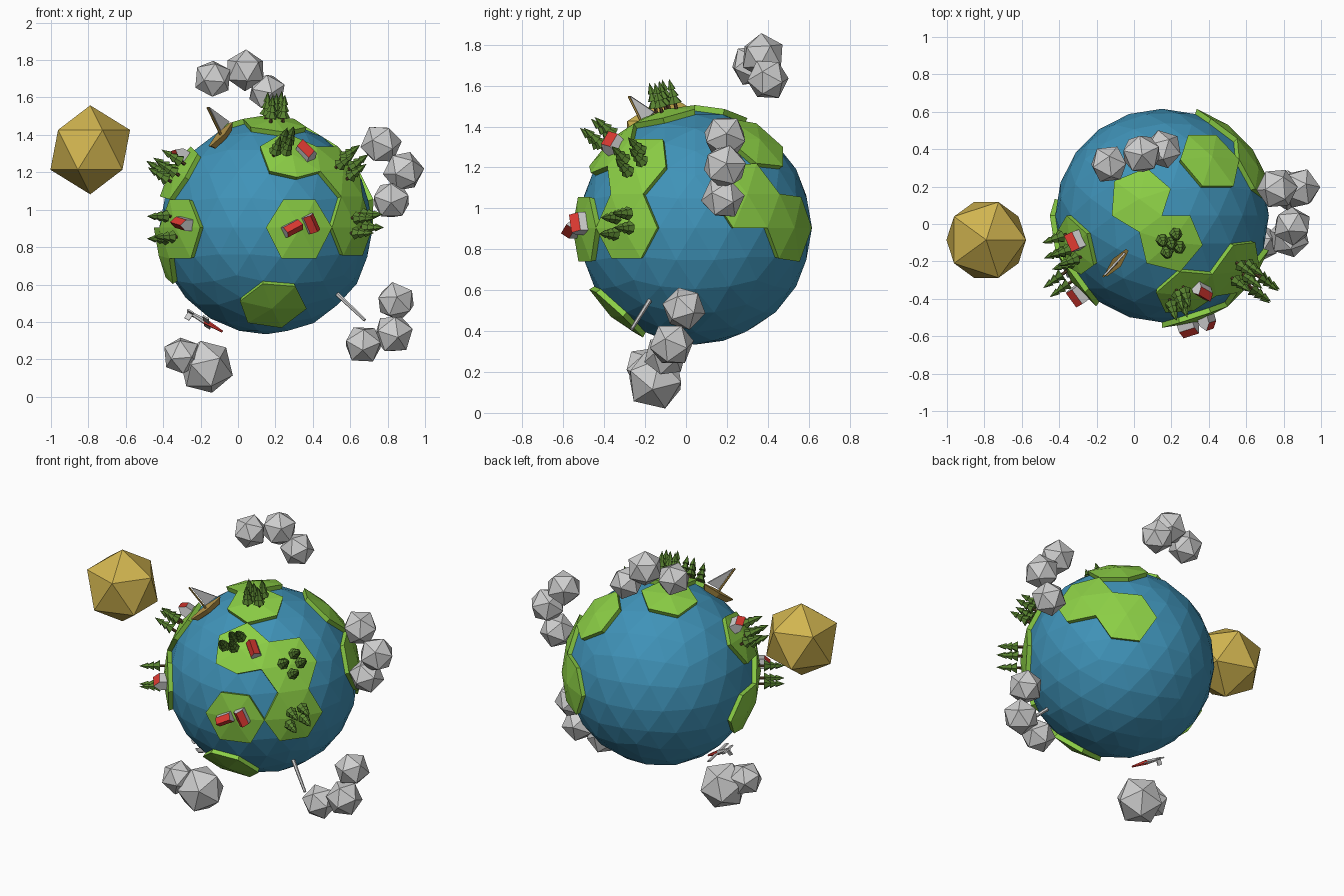
import bpy, bmesh, math, random
from mathutils import Vector, Matrix, Euler

cube = bpy.data.objects.get("Cube")
if cube:
    bpy.data.objects.remove(cube, do_unlink=True)

random.seed(4)
CENTER = Vector((0.15, 0.045, 0.905))
R, TOP = 0.571, 0.6


def material(name, rgb):
    m = bpy.data.materials.new(name)
    m.use_nodes = True
    m.diffuse_color = (*rgb, 1)
    m.node_tree.nodes["Principled BSDF"].inputs["Base Color"].default_value = (*rgb, 1)
    return m


WATER = material("water blue", (0.05, 0.29, 0.48))
LAND = material("land green", (0.26, 0.62, 0.06))
LEAF = material("dark leaf green", (0.10, 0.23, 0.03))
BARK = material("bark brown", (0.09, 0.05, 0.02))
RED = material("red", (0.70, 0.04, 0.03))
GREY = material("light grey", (0.62, 0.62, 0.62))
GOLD = material("gold", (0.64, 0.46, 0.08))
WOOD = material("wood", (0.42, 0.27, 0.06))


def finish(name, bm, mats, matrix=None):
    bmesh.ops.recalc_face_normals(bm, faces=bm.faces)
    mesh = bpy.data.meshes.new(name)
    bm.to_mesh(mesh)
    bm.free()
    for m in mats:
        mesh.materials.append(m)
    ob = bpy.data.objects.new(name, mesh)
    bpy.context.collection.objects.link(ob)
    if matrix:
        ob.matrix_world = matrix
    return ob


def frame(d, u=0, v=0, radius=0.588, spin=0, along=None):
    """Matrix standing on the globe: z outward, x sideways or along a given tangent."""
    z = Vector(d).normalized()
    x = Vector(along) if along else Vector((0, 0, 1)).cross(z)
    x = (x - z * x.dot(z)).normalized()
    y = z.cross(x)
    rot = Matrix((x, y, z)).transposed().to_4x4()
    pos = CENTER + z * radius + x * u + y * v
    return Matrix.Translation(pos) @ rot @ Matrix.Rotation(math.radians(spin), 4, "Z")


def cone(bm, r1, r2, z0, z1, sides, mat=0, extra=Matrix()):
    geo = bmesh.ops.create_cone(bm, cap_ends=True, segments=sides, radius1=r1, radius2=r2,
                                depth=z1 - z0,
                                matrix=extra @ Matrix.Translation((0, 0, (z0 + z1) / 2)))
    for f in {f for v in geo["verts"] for f in v.link_faces}:
        f.material_index = mat


def prism(bm, profile, half, mat=0):
    """Profile in the yz plane, extruded along x."""
    face = bm.faces.new([bm.verts.new((-half, y, z)) for y, z in profile])
    geo = bmesh.ops.extrude_face_region(bm, geom=[face], use_keep_orig=True)["geom"]
    verts = [g for g in geo if isinstance(g, bmesh.types.BMVert)]
    bmesh.ops.translate(bm, verts=verts, vec=(2 * half, 0, 0))
    for f in {f for v in verts for f in v.link_faces} | {face}:
        f.material_index = mat


def tree(patch, u, v):
    bm = bmesh.new()
    cone(bm, 0.009, 0.009, -0.01, 0.04, 5, 1)
    for r, z0, z1 in ((0.036, 0.03, 0.09), (0.029, 0.065, 0.12), (0.021, 0.10, 0.155)):
        cone(bm, r, 0, z0, z1, 6)
    finish("tree", bm, [LEAF, BARK], frame(patch, u, v, spin=random.uniform(0, 60)))


def house(patch, u, v, spin):
    bm = bmesh.new()
    prism(bm, [(-0.03, -0.01), (0.03, -0.01), (0.03, 0.035), (0, 0.072), (-0.03, 0.035)], 0.048)
    bm.normal_update()
    bmesh.ops.recalc_face_normals(bm, faces=bm.faces)
    for f in bm.faces:
        f.material_index = int(f.normal.z > 0.3)
    finish("house", bm, [GREY, RED], frame(patch, u, v, spin=spin))


def ball(name, pos, r, mat, turned=True):
    bm = bmesh.new()
    bmesh.ops.create_icosphere(bm, subdivisions=1, radius=r)
    rot = Euler([random.uniform(0, 6) for _ in range(3)]) if turned else Euler()
    finish(name, bm, [mat], Matrix.Translation(pos) @ rot.to_matrix().to_4x4())


# Globe: faceted sphere with raised land around chosen corners
patches = {
    "front": (0.30, -0.95, 0), "front_high": (0.23, -0.70, 0.68),
    "side_high": (0.69, -0.50, 0.53), "side": (0.81, -0.59, 0.02),
    "front_low": (0.05, -0.70, -0.70), "west": (-0.80, -0.59, 0),
    "west_high": (-0.82, -0.27, 0.50), "west_low": (-0.95, -0.15, -0.24),
    "crown": (0.085, -0.26, 0.96), "crown_back": (-0.22, 0.16, 0.96),
    "back_high": (0.46, 0.52, 0.72), "back_side": (0.85, 0.44, 0.28),
    "back": (0.59, 0.81, 0),
}
bm = bmesh.new()
bmesh.ops.create_icosphere(bm, subdivisions=3, radius=R)
land = set()
for key, d in patches.items():
    d = Vector(d)
    corner = max(bm.verts, key=lambda w: w.co.normalized().dot(d))
    patches[key] = corner.co.normalized()
    land.update(corner.link_faces)
raised = bmesh.ops.extrude_face_region(bm, geom=list(land))["geom"]
bmesh.ops.delete(bm, geom=[f for f in land if f.is_valid], context="FACES_ONLY")
for w in [g for g in raised if isinstance(g, bmesh.types.BMVert)]:
    w.co = w.co.normalized() * TOP
for f in bm.faces:
    f.material_index = int(any(w.co.length > R + 0.01 for w in f.verts))
finish("globe", bm, [WATER, LAND], Matrix.Translation(CENTER))

# Forests
forests = {
    "crown": [(-0.04, 0.03), (0.04, 0.04), (-0.035, -0.04), (0.035, -0.035), (0, 0)],
    "front_high": [(-0.05, 0.06), (-0.10, 0), (-0.04, 0), (-0.01, 0.07)],
    "side_high": [(0.03, 0.06), (-0.05, 0.01), (0.06, 0), (0, -0.06)],
    "side": [(-0.03, 0.05), (0.04, 0.07), (0.05, 0), (-0.04, -0.03)],
    "west_high": [(-0.08, -0.02), (0, -0.06), (0.07, -0.02), (0.06, 0.05), (0, 0)],
    "west": [(-0.06, 0.06), (-0.06, -0.06), (0, -0.05)],
}
for key, spots in forests.items():
    for u, v in spots:
        tree(patches[key], u, v)

# Houses
for key, u, v, spin in (("front", -0.05, -0.005, 27), ("front", 0.055, 0.02, -65),
                        ("front_high", 0.08, 0.01, -60), ("west_high", -0.03, 0.09, 10),
                        ("west", 0.08, 0.02, -10)):
    house(patches[key], u, v, spin)

# Sailing boat: pointed hull, mast and triangular sail
place = frame((-0.40, -0.415, 0.82), radius=0.575, along=(0.128, 0.15, 0.10))
bm = bmesh.new()
prism(bm, [(-0.02, 0), (0.02, 0), (0.034, 0.035), (-0.034, 0.035)], 0.11)
for w in bm.verts:
    if abs(w.co.x) > 0.1:
        w.co.y *= 0.25
        w.co.x *= 0.75 if w.co.z < 0.01 else 1
bmesh.ops.subdivide_edges(bm, edges=[e for e in bm.edges if e.calc_length() > 0.15], cuts=1)
for w in bm.verts:
    if abs(w.co.x) < 0.01:
        w.co.y *= 3.5
finish("boat_hull", bm, [WOOD], place)
bm = bmesh.new()
cone(bm, 0.007, 0.006, 0.02, 0.21, 6)
finish("boat_mast", bm, [WOOD], place)
bm = bmesh.new()
prism(bm, [(0.01, 0.05), (0.095, 0.05), (0.01, 0.205)], 0.005)
finish("boat_sail", bm, [GREY], place @ Matrix.Rotation(math.radians(-90), 4, "Z"))

# Slim tower
bm = bmesh.new()
cone(bm, 0.012, 0.009, -0.02, 0.20, 6)
finish("slim_tower", bm, [GREY], frame((0.40, -0.235, -0.375)))

# Small aeroplane: grey tail half, red nose half, wings and fin
place = frame((-0.52, -0.22, -0.80), radius=0.615, along=(0.165, -0.06, -0.16))
bm = bmesh.new()
lengthwise = Matrix.Rotation(math.radians(90), 4, "Y")
cone(bm, 0.008, 0.016, -0.11, 0, 6, 0, lengthwise)
cone(bm, 0.016, 0.006, 0, 0.11, 6, 1, lengthwise)
finish("plane_body", bm, [GREY, RED], place)
bm = bmesh.new()
for x, span in ((0.01, 0.09), (-0.09, 0.04)):
    bmesh.ops.create_cube(bm, matrix=Matrix.Translation((x, 0, 0)) @
                          Matrix.Diagonal((0.035, span * 2, 0.008, 1)))
bmesh.ops.create_cube(bm, matrix=Matrix.Translation((-0.09, 0, 0.02)) @
                      Matrix.Diagonal((0.03, 0.008, 0.04, 1)))
finish("plane_wings", bm, [GREY], place)

# Sun and clouds
ball("sun", (-0.79, -0.085, 1.32), 0.238, GOLD, turned=False)
for x, y, z, r in ((-0.135, 0.32, 1.70, 0.105), (0.04, 0.375, 1.745, 0.112),
                   (0.155, 0.40, 1.63, 0.105), (0.765, 0.19, 1.35, 0.112),
                   (0.885, 0.19, 1.205, 0.112), (0.82, 0.18, 1.05, 0.108),
                   (0.845, -0.01, 0.51, 0.108), (0.83, -0.07, 0.335, 0.112),
                   (0.67, -0.10, 0.28, 0.108), (-0.30, -0.20, 0.22, 0.105),
                   (-0.17, -0.15, 0.16, 0.15)):
    ball("cloud_puff", (x, y, z), r, GREY)
